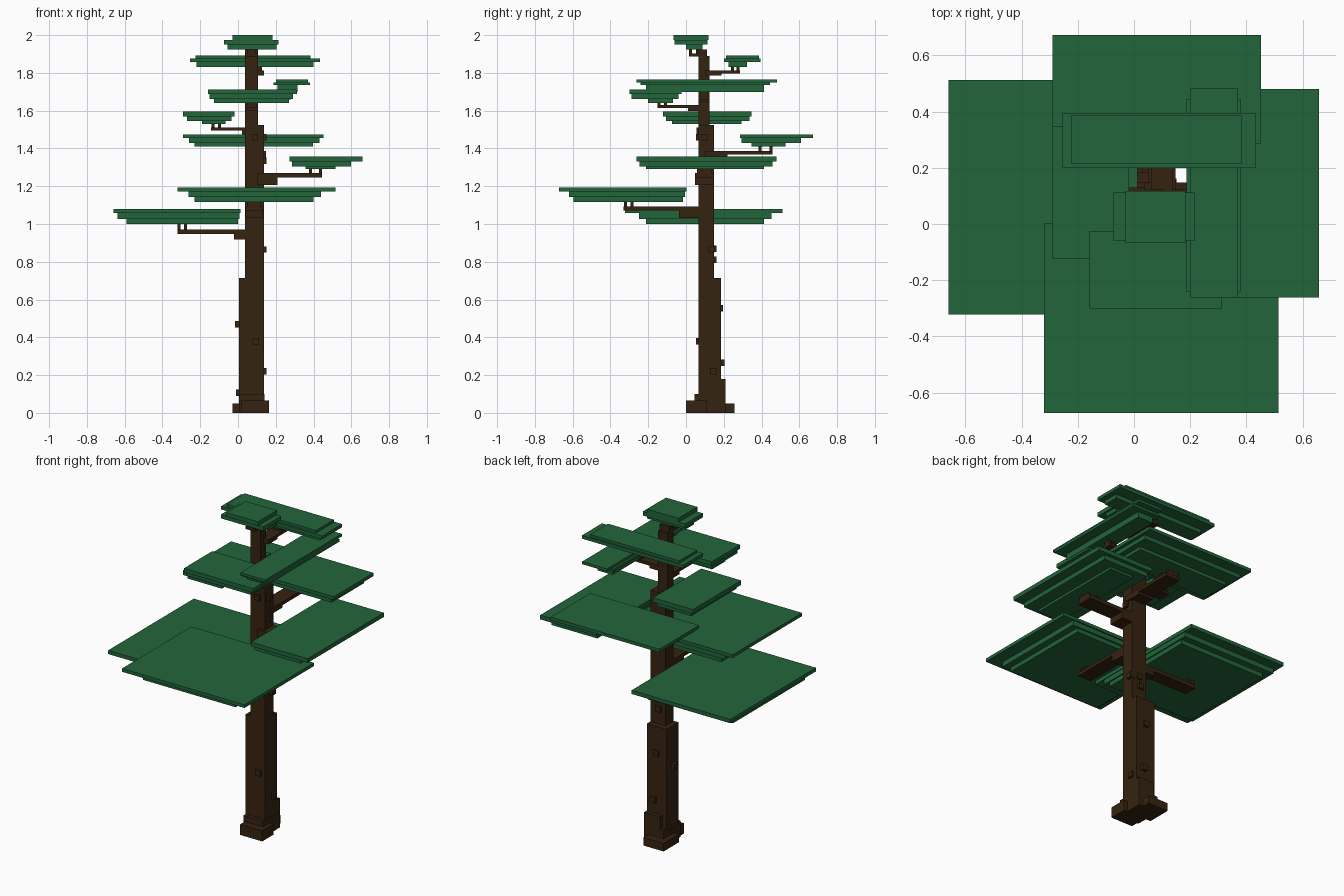
import bpy, bmesh


def material(name, rgb):
    m = bpy.data.materials.new(name)
    m.diffuse_color = (*rgb, 1.0)
    return m


GREEN = material("leaf green", (0.016, 0.130, 0.044))
BROWN = material("bark brown", (0.036, 0.017, 0.005))


def boxes(name, mat, items):
    """One object made of boxes given as (x0, x1, y0, y1, z0, z1)."""
    bm = bmesh.new()
    for x0, x1, y0, y1, z0, z1 in items:
        vs = bmesh.ops.create_cube(bm, size=1.0)["verts"]
        for v in vs:
            v.co.x = x1 if v.co.x > 0 else x0
            v.co.y = y1 if v.co.y > 0 else y0
            v.co.z = z1 if v.co.z > 0 else z0
    me = bpy.data.meshes.new(name)
    bm.to_mesh(me)
    bm.free()
    me.materials.append(mat)
    ob = bpy.data.objects.new(name, me)
    bpy.context.collection.objects.link(ob)
    return ob


# Stepped trunk
boxes("trunk", BROWN, [
    (0.005, 0.138, 0.067, 0.185, 0.0, 0.715),
    (0.037, 0.137, 0.067, 0.148, 0.715, 1.525),
    (0.037, 0.105, 0.067, 0.125, 1.525, 1.89),
    (0.037, 0.105, 0.067, 0.11, 1.89, 1.925)])

# Roots and flared foot
boxes("roots", BROWN, [
    (0.015, 0.165, 0.0, 0.11, 0.0, 0.065),
    (-0.028, 0.11, 0.11, 0.258, 0.0, 0.05),
    (0.005, 0.14, 0.045, 0.21, 0.0, 0.1),
    (0.03, 0.138, 0.15, 0.21, 0.1, 0.18),
    (-0.01, 0.06, 0.09, 0.16, 0.09, 0.125)])

# Bark knots: centre position
K = 0.017
knots = [(0.0, 0.12, 0.47), (0.095, 0.071, 0.38), (0.135, 0.145, 0.22),
         (0.07, 0.18, 0.555), (0.09, 0.187, 0.265), (0.135, 0.135, 0.865),
         (0.08, 0.145, 0.81), (0.135, 0.1, 1.335), (0.135, 0.1, 1.46),
         (0.09, 0.071, 1.46), (0.09, 0.145, 0.87)]
boxes("bark_knots", BROWN,
      [(x - K, x + K, y - K, y + K, z - K, z + K) for x, y, z in knots])


# Branches: direction, cross range, root and tip along the direction,
# thick collar end, heights of bar, collar bottom, pad bottom, two twig places
def branch(i, axis, c0, c1, root, tip, collar, z0, z1, zc, zp, twigs):
    def bx(a, b, lo, hi, k0=c0, k1=c1):
        a, b = min(a, b), max(a, b)
        return (a, b, k0, k1, lo, hi) if axis == "x" else (k0, k1, a, b, lo, hi)
    t = 0.008
    boxes(f"branch_{i}", BROWN,
          [bx(root, tip, z0, z1), bx(root, collar, zc, z1)] +
          [bx(p - t, p + t, z1 - 0.002, zp + 0.002, c0 + 0.01, c1 - 0.01) for p in twigs])


branch(1, "x", 0.067, 0.148, 0.04, -0.32, -0.022, 0.947, 0.970, 0.917, 1.0, (-0.312, -0.278))
branch(2, "y", 0.04, 0.13, 0.07, -0.33, -0.037, 1.072, 1.092, 1.033, 1.118, (-0.32, -0.287))
branch(3, "x", 0.047, 0.148, 0.10, 0.445, 0.21, 1.247, 1.27, 1.207, 1.295, (0.383, 0.437))
branch(4, "y", 0.05, 0.148, 0.10, 0.457, 0.22, 1.367, 1.387, 1.352, 1.413, (0.392, 0.45))
branch(5, "x", 0.055, 0.13, 0.04, -0.142, 0.02, 1.495, 1.51, 1.475, 1.535, (-0.133, -0.097))
branch(6, "y", 0.037, 0.105, 0.07, -0.152, 0.01, 1.613, 1.63, 1.597, 1.642, (-0.144, -0.108))
branch(7, "x", 0.067, 0.125, 0.09, 0.28, 0.16, 1.66, 1.677, 1.645, 1.705, (0.235, 0.27))
branch(8, "y", 0.06, 0.138, 0.10, 0.287, 0.187, 1.797, 1.812, 1.785, 1.837, (0.245, 0.275))
branch(9, "y", 0.04, 0.105, 0.10, 0.015, 0.06, 1.887, 1.902, 1.887, 1.928, (0.023, 0.062))

# Stepped leaf pads: three layers, top first (x0, x1, y0, y1), then four heights
pads = [
    [(-0.66, 0.012, -0.322, 0.512), (-0.637, 0.008, -0.25, 0.452),
     (-0.59, 0.0, -0.213, 0.413), (1.08, 1.057, 1.027, 1.0)],
    [(-0.32, 0.515, -0.673, 0.003), (-0.262, 0.44, -0.62, -0.005),
     (-0.23, 0.40, -0.595, -0.015), (1.193, 1.173, 1.143, 1.117)],
    [(0.273, 0.658, -0.262, 0.48), (0.285, 0.597, -0.245, 0.457),
     (0.357, 0.517, -0.213, 0.413), (1.358, 1.332, 1.305, 1.29)],
    [(-0.29, 0.452, 0.287, 0.673), (-0.26, 0.432, 0.295, 0.61),
     (-0.23, 0.397, 0.347, 0.527), (1.475, 1.455, 1.43, 1.41)],
    [(-0.29, -0.018, -0.123, 0.347), (-0.27, -0.035, -0.107, 0.335),
     (-0.19, -0.065, -0.075, 0.295), (1.595, 1.568, 1.545, 1.53)],
    [(-0.158, 0.313, -0.3, -0.025), (-0.15, 0.29, -0.288, -0.04),
     (-0.128, 0.27, -0.2, -0.07), (1.712, 1.687, 1.663, 1.64)],
    [(0.2, 0.37, -0.262, 0.483), (0.187, 0.38, -0.24, 0.445),
     (0.21, 0.315, -0.213, 0.413), (1.766, 1.75, 1.735, 1.7)],
    [(-0.225, 0.383, 0.213, 0.387), (-0.255, 0.433, 0.2, 0.395),
     (-0.22, 0.40, 0.225, 0.322), (1.893, 1.877, 1.857, 1.832)],
    [(-0.03, 0.183, -0.067, 0.118), (-0.073, 0.215, -0.06, 0.113),
     (-0.055, 0.203, 0.0, 0.088), (2.0, 1.975, 1.95, 1.925)],
]
for i, (top, mid, low, z) in enumerate(pads, 1):
    boxes(f"leaf_pad_{i}", GREEN,
          [(*layer, z[k + 1], z[k]) for k, layer in enumerate((top, mid, low))])
